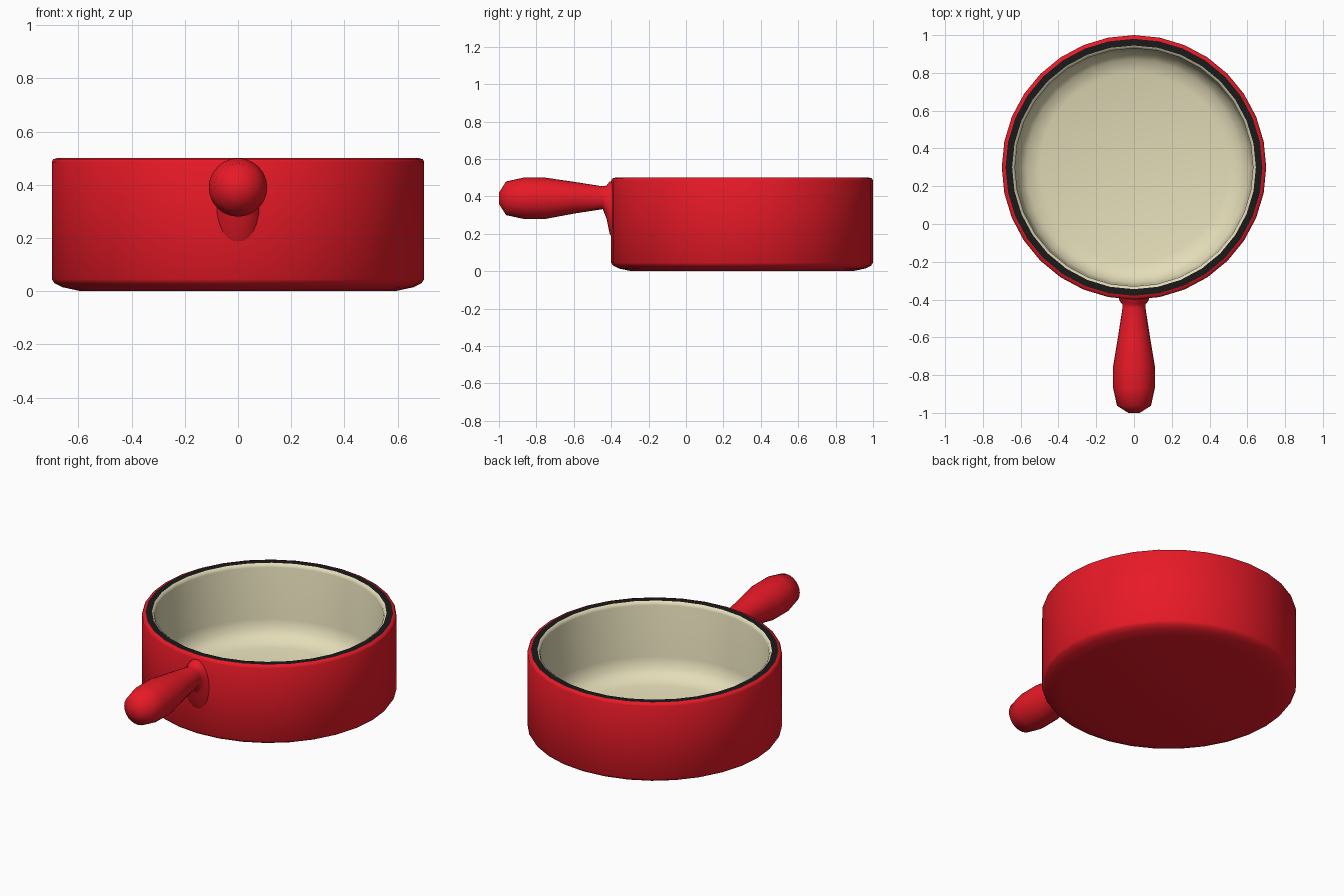
import bpy, bmesh, math

if "Cube" in bpy.data.objects:
    bpy.data.objects.remove(bpy.data.objects["Cube"])

SIDES = 32
CENTRE_Y = 0.30


def material(name, rgb):
    m = bpy.data.materials.new(name)
    m.diffuse_color = (*rgb, 1.0)
    m.use_nodes = True
    m.node_tree.nodes["Principled BSDF"].inputs["Base Color"].default_value = m.diffuse_color
    return m


def finish(bm, name, mat, angle):
    mesh = bpy.data.meshes.new(name)
    bm.to_mesh(mesh)
    bm.free()
    mesh.materials.append(mat)
    ob = bpy.data.objects.new(name, mesh)
    bpy.context.collection.objects.link(ob)
    bpy.ops.object.select_all(action='DESELECT')
    ob.select_set(True)
    bpy.context.view_layer.objects.active = ob
    bpy.ops.object.shade_smooth_by_angle(angle=math.radians(angle))
    return ob


def bridge(bm, rings):
    for a, b in zip(rings, rings[1:]):
        n = len(a)
        for j in range(n):
            k = (j + 1) % n
            bm.faces.new((a[j], a[k], b[k], b[j]))


def lathe(name, profile, mat, angle=60):
    """Revolve (radius, z) points; a radius of 0 closes the surface."""
    bm = bmesh.new()
    rings = []
    for r, z in profile:
        rings.append([bm.verts.new((r * math.cos(t), CENTRE_Y + r * math.sin(t), z))
                      for t in (2 * math.pi * j / SIDES for j in range(SIDES))])
    bridge(bm, rings)
    bmesh.ops.remove_doubles(bm, verts=bm.verts, dist=1e-5)
    return finish(bm, name, mat, angle)


red = material("red_enamel", (0.80, 0.01, 0.02))
black = material("black_rim", (0.01, 0.01, 0.01))
cream = material("cream_enamel", (0.77, 0.72, 0.48))

# Outer shell, from the middle of the base up to the rim
lathe("pot_body", [(0, 0), (0.59, 0), (0.66, 0.015), (0.69, 0.03), (0.70, 0.045),
                   (0.70, 0.485), (0.695, 0.496), (0.68, 0.50)], red)

# Dark band on top of the wall
lathe("rim_band", [(0.68, 0.50), (0.645, 0.50)], black)

# Inner lining, down the wall and across the floor
lathe("pot_lining", [(0.645, 0.50), (0.635, 0.495), (0.63, 0.48), (0.625, 0.17),
                     (0.61, 0.11), (0.57, 0.07), (0.50, 0.05), (0, 0.045)], cream)

# Handle: lofted oval sections (y, centre z, half width, half height),
# flaring into a bracket where it meets the pot
sections = [(-1.0, 0.39, 0.03, 0.03), (-0.962, 0.39, 0.09, 0.09),
            (-0.87, 0.39, 0.11, 0.11), (-0.75, 0.39, 0.11, 0.11),
            (-0.60, 0.393, 0.085, 0.085), (-0.445, 0.393, 0.061, 0.061),
            (-0.425, 0.37, 0.062, 0.088), (-0.408, 0.34, 0.075, 0.14),
            (-0.38, 0.32, 0.085, 0.165)]
bm = bmesh.new()
rings = [[bm.verts.new((w * math.cos(t), y, z + h * math.sin(t)))
          for t in (2 * math.pi * j / 24 for j in range(24))]
         for y, z, w, h in sections]
bridge(bm, rings)
bm.faces.new(rings[0])
bm.faces.new(rings[-1])
bmesh.ops.recalc_face_normals(bm, faces=bm.faces)
finish(bm, "handle", red, 75)
